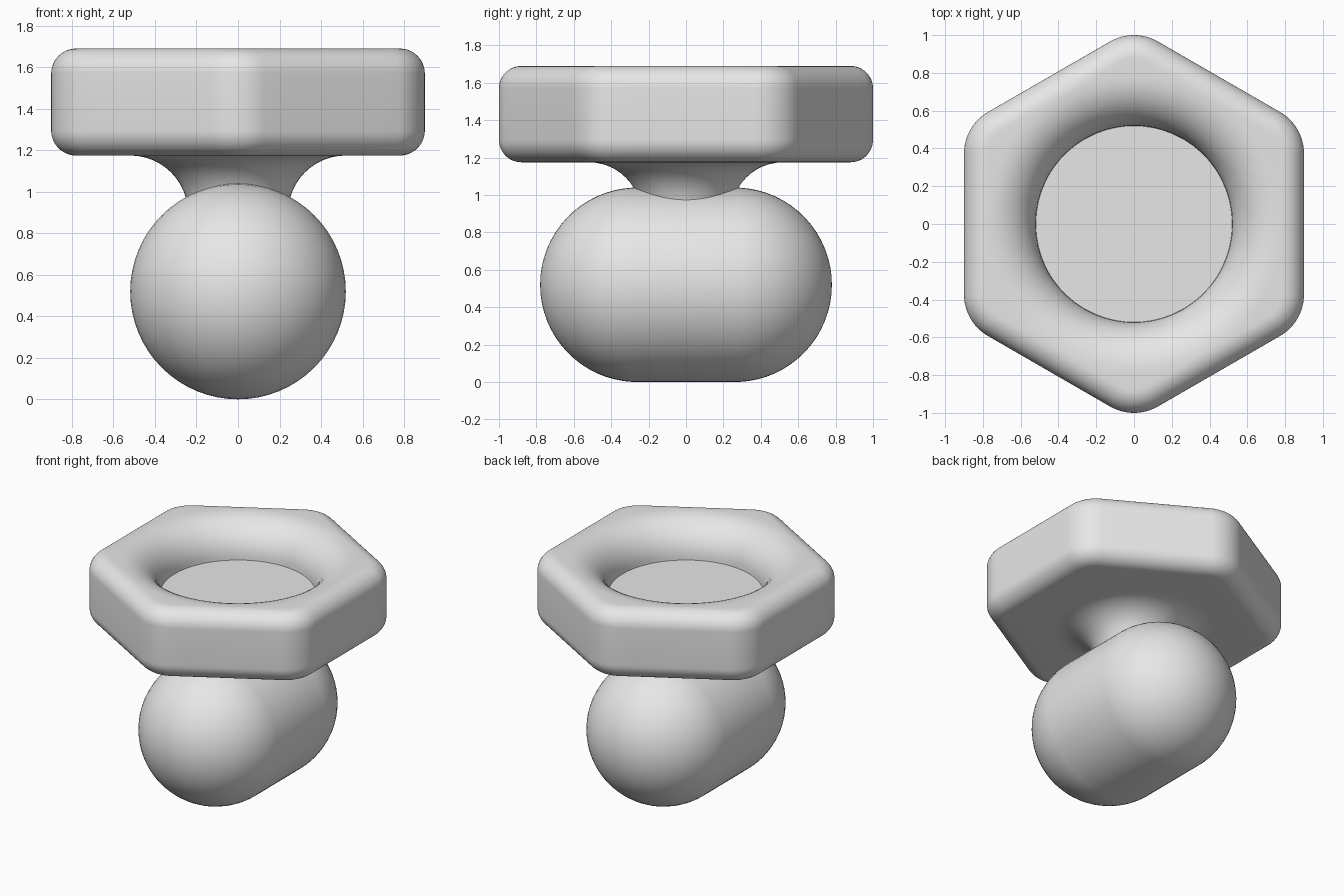
import bpy, bmesh, math
from math import sin, cos, pi, radians

cube = bpy.data.objects.get("Cube")
if cube:
    bpy.data.objects.remove(cube, do_unlink=True)

grey = bpy.data.materials.new("light grey")
grey.use_nodes = True
grey.diffuse_color = (0.8, 0.8, 0.8, 1)
grey.node_tree.nodes["Principled BSDF"].inputs["Base Color"].default_value = (0.8, 0.8, 0.8, 1)

# Main sizes
BOTTOM, TOP = 1.175, 1.69
MIDDLE = (BOTTOM + TOP) / 2
APOTHEM, CORNER, EDGE = 0.9, 0.254, 0.12
HOLE = 0.52
LIP = TOP - MIDDLE
BODY_RADIUS, BODY_SHIFT = 0.52, 0.26
STEPS = 12


def finish(name, bm):
    bmesh.ops.recalc_face_normals(bm, faces=bm.faces)
    mesh = bpy.data.meshes.new(name)
    bm.to_mesh(mesh)
    bm.free()
    mesh.materials.append(grey)
    obj = bpy.data.objects.new(name, mesh)
    bpy.context.collection.objects.link(obj)
    bpy.ops.object.select_all(action='DESELECT')
    obj.select_set(True)
    bpy.context.view_layer.objects.active = obj
    bpy.ops.object.shade_smooth_by_angle(angle=radians(35))
    return obj


def hexagon(inset, z):
    """Rounded hexagon with a corner on the y axis, shrunk by inset."""
    r = CORNER - inset
    reach = (APOTHEM - CORNER) / cos(pi / 6)
    corners = []
    for k in range(6):
        a = pi / 2 + k * pi / 3
        for i in range(STEPS + 1):
            b = a - pi / 6 + i / STEPS * pi / 3
            corners.append((reach * cos(a) + r * cos(b), reach * sin(a) + r * sin(b)))
    points = []
    for i, (x, y) in enumerate(corners):
        points.append((x, y, z))
        if i % (STEPS + 1) == STEPS:          # subdivide the straight side
            u, v = corners[(i + 1) % len(corners)]
            points += [(x + (u - x) * t / 8, y + (v - y) * t / 8, z) for t in range(1, 8)]
    return points


ANGLES = [math.atan2(y, x) for x, y, z in hexagon(EDGE, 0)]


def circle(r, z):
    return [(r * cos(a), r * sin(a), z) for a in ANGLES]


def loft(name, rings, cap_end=True):
    bm = bmesh.new()
    loops = [[bm.verts.new(p) for p in ring] for ring in rings]
    n = len(ANGLES)
    for a, b in zip(loops, loops[1:]):
        for i in range(n):
            j = (i + 1) % n
            bm.faces.new((a[i], a[j], b[j], b[i]))
    if cap_end:
        bm.faces.new(loops[-1])
    return finish(name, bm)


quarter = [i / STEPS * pi / 2 for i in range(STEPS + 1)]

# Hexagonal head: underside, rounded wall, rounded lip and sunken floor
rings = [circle(HOLE, BOTTOM)]
rings += [hexagon(EDGE * (1 - sin(t)), BOTTOM + EDGE * (1 - cos(t))) for t in quarter]
rings += [hexagon(EDGE * (1 - cos(t)), TOP - EDGE * (1 - sin(t))) for t in quarter]
rings += [circle(HOLE + LIP * (1 - sin(t)), MIDDLE + LIP * cos(t)) for t in quarter]
loft("hexagonal_head", rings)

# Flared neck, running down into the body
FLARE = 0.28
loft("flared_neck", [circle(HOLE - FLARE * sin(t), BOTTOM - FLARE * (1 - cos(t)))
                     for t in quarter])

# Capsule body lying front to back: a ball pulled apart along its axis
bm = bmesh.new()
bmesh.ops.create_uvsphere(bm, u_segments=64, v_segments=33, radius=BODY_RADIUS)
for v in bm.verts:
    x, y, z = v.co
    v.co = (x, z + math.copysign(BODY_SHIFT, z), BODY_RADIUS - y)
finish("capsule_body", bm)
